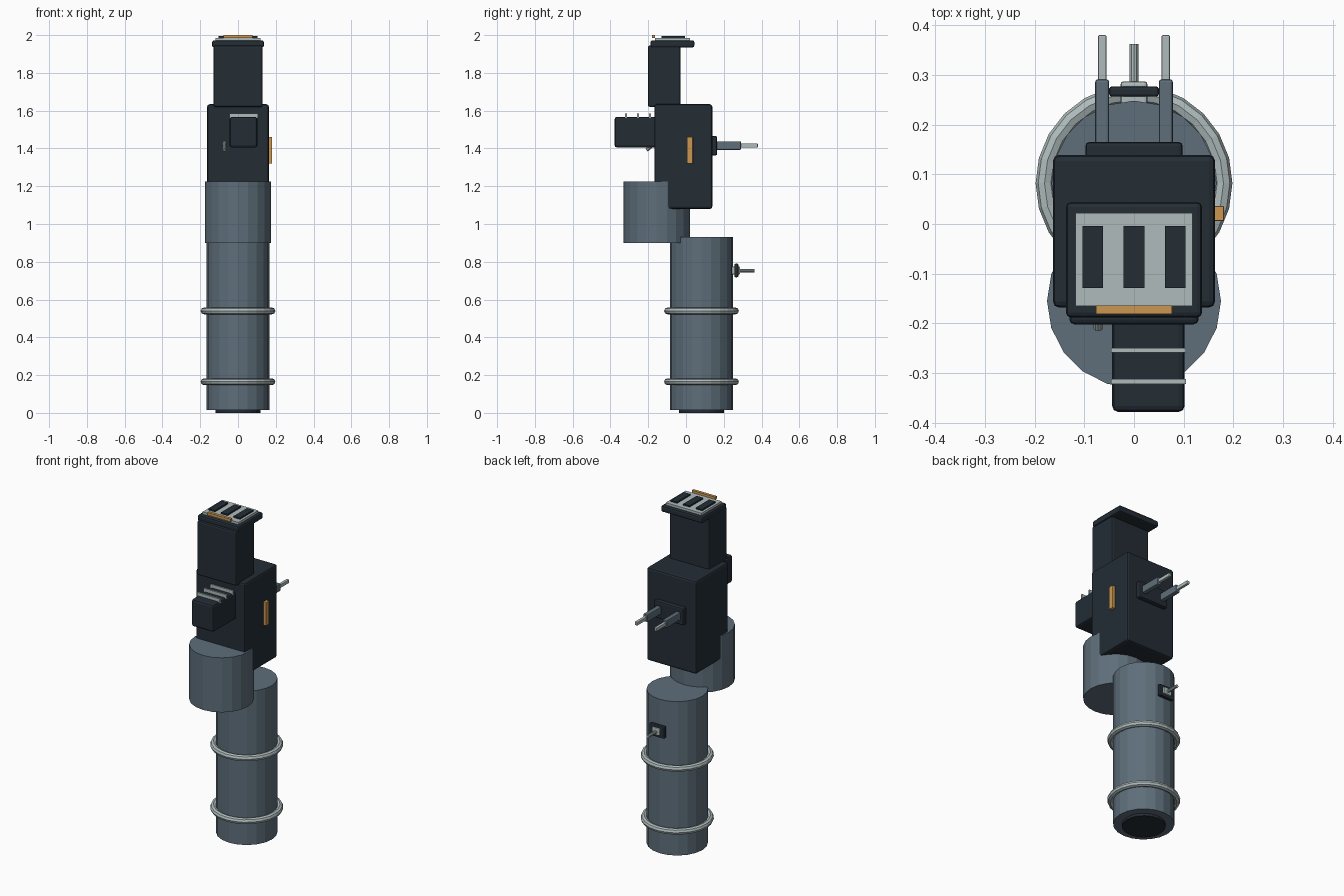
import bpy, bmesh, math
from mathutils import Vector

if "Cube" in bpy.data.objects:
    bpy.data.objects.remove(bpy.data.objects["Cube"])


def material(name, rgb):
    m = bpy.data.materials.new(name)
    m.diffuse_color = (*rgb, 1)
    m.use_nodes = True
    m.node_tree.nodes["Principled BSDF"].inputs["Base Color"].default_value = m.diffuse_color
    return m


STEEL = material("blue_grey", (0.112, 0.157, 0.196))
DARK = material("dark_slate", (0.017, 0.026, 0.036))
LIGHT = material("pale_grey", (0.43, 0.50, 0.50))
AMBER = material("amber", (0.60, 0.31, 0.08))


def finish(bm, name, mat):
    bmesh.ops.recalc_face_normals(bm, faces=bm.faces)
    me = bpy.data.meshes.new(name)
    bm.to_mesh(me)
    bm.free()
    me.materials.append(mat)
    ob = bpy.data.objects.new(name, me)
    bpy.context.collection.objects.link(ob)
    return ob


def box(name, x, y, z, mat, bevel=0.0):
    """Box given by its (min, max) range on each axis, with rounded edges."""
    bm = bmesh.new()
    bmesh.ops.create_cube(bm, size=1)
    for v in bm.verts:
        v.co = [r[0] if c < 0 else r[1] for c, r in zip(v.co, (x, y, z))]
    if bevel:
        bmesh.ops.bevel(bm, geom=bm.edges[:], offset=bevel, segments=2,
                        profile=0.5, affect='EDGES')
    return finish(bm, name, mat)


def rod(name, start, end, radius, mat, sides=20):
    """Flat-sided cylinder between two points."""
    a, b = Vector(start), Vector(end)
    bm = bmesh.new()
    bmesh.ops.create_cone(bm, cap_ends=True, segments=sides, radius1=radius,
                          radius2=radius, depth=(b - a).length)
    ob = finish(bm, name, mat)
    ob.location = (a + b) / 2
    ob.rotation_euler = (b - a).to_track_quat('Z', 'Y').to_euler()
    return ob


# Lower handle with its bottom cap and two grip rings
HY = 0.082
rod("handle", (0, HY, 0.015), (0, HY, 0.932), 0.166, STEEL)
rod("bottom_cap", (0, HY, 0), (0, HY, 0.03), 0.118, DARK)
for i, z in enumerate((0.165, 0.54)):
    bpy.ops.mesh.primitive_torus_add(location=(0, HY, z), major_radius=0.18,
                                     minor_radius=0.018, major_segments=24,
                                     minor_segments=8)
    ring = bpy.context.object
    ring.name = f"grip_ring_{i + 1}"
    ring.data.materials.append(LIGHT)

# Switch on the back of the handle
box("switch_plate", (-0.05, 0.05), (0.256, 0.277), (0.718, 0.79), DARK, 0.006)
box("switch_block", (-0.027, 0.027), (0.23, 0.287), (0.733, 0.775), LIGHT, 0.006)
rod("switch_pin", (0, 0.28, 0.753), (0, 0.362, 0.753), 0.009, LIGHT, 10)

# Offset upper drum
rod("upper_drum", (0, -0.155, 0.9), (0, -0.155, 1.225), 0.175, STEEL)

# Main housing and neck
box("housing", (-0.163, 0.163), (-0.168, 0.139), (1.08, 1.634), DARK, 0.012)
box("neck", (-0.13, 0.13), (-0.202, -0.03), (1.62, 1.945), DARK, 0.01)
box("side_light", (0.155, 0.181), (0.006, 0.036), (1.32, 1.46), AMBER, 0.002)

# Head plate with pale panel, slots and amber strip
box("head_plate", (-0.137, 0.137), (-0.188, 0.044), (1.935, 1.972), DARK, 0.01)
box("head_panel", (-0.118, 0.118), (-0.165, 0.022), (1.965, 1.986), LIGHT)
for i, x in enumerate((-0.083, 0, 0.083)):
    box(f"head_slot_{i + 1}", (x - 0.021, x + 0.021), (-0.129, -0.004),
        (1.98, 1.995), DARK)
box("head_strip", (-0.076, 0.076), (-0.181, -0.164), (1.984, 2.0), AMBER)

# Front box with three fins, and a small slanted lever beside it
box("front_box", (-0.044, 0.102), (-0.378, -0.15), (1.405, 1.567), DARK, 0.012)
for i, y in enumerate((-0.317, -0.254, -0.191)):
    box(f"fin_{i + 1}", (-0.046, 0.105), (y - 0.005, y + 0.005),
        (1.56, 1.586), LIGHT)
rod("lever", (-0.072, -0.155, 1.437), (-0.072, -0.209, 1.391), 0.01, LIGHT, 10)

# Back mount with two prongs
box("back_mount", (-0.098, 0.098), (0.13, 0.165), (1.363, 1.465), DARK, 0.008)
for side, s in (("left", -1), ("right", 1)):
    x = s * 0.064
    box(f"{side}_prong_holder", (x - 0.014, x + 0.014), (0.155, 0.291),
        (1.393, 1.438), STEEL, 0.005)
    box(f"{side}_prong", (x - 0.0085, x + 0.0085), (0.28, 0.38),
        (1.405, 1.426), LIGHT, 0.003)
